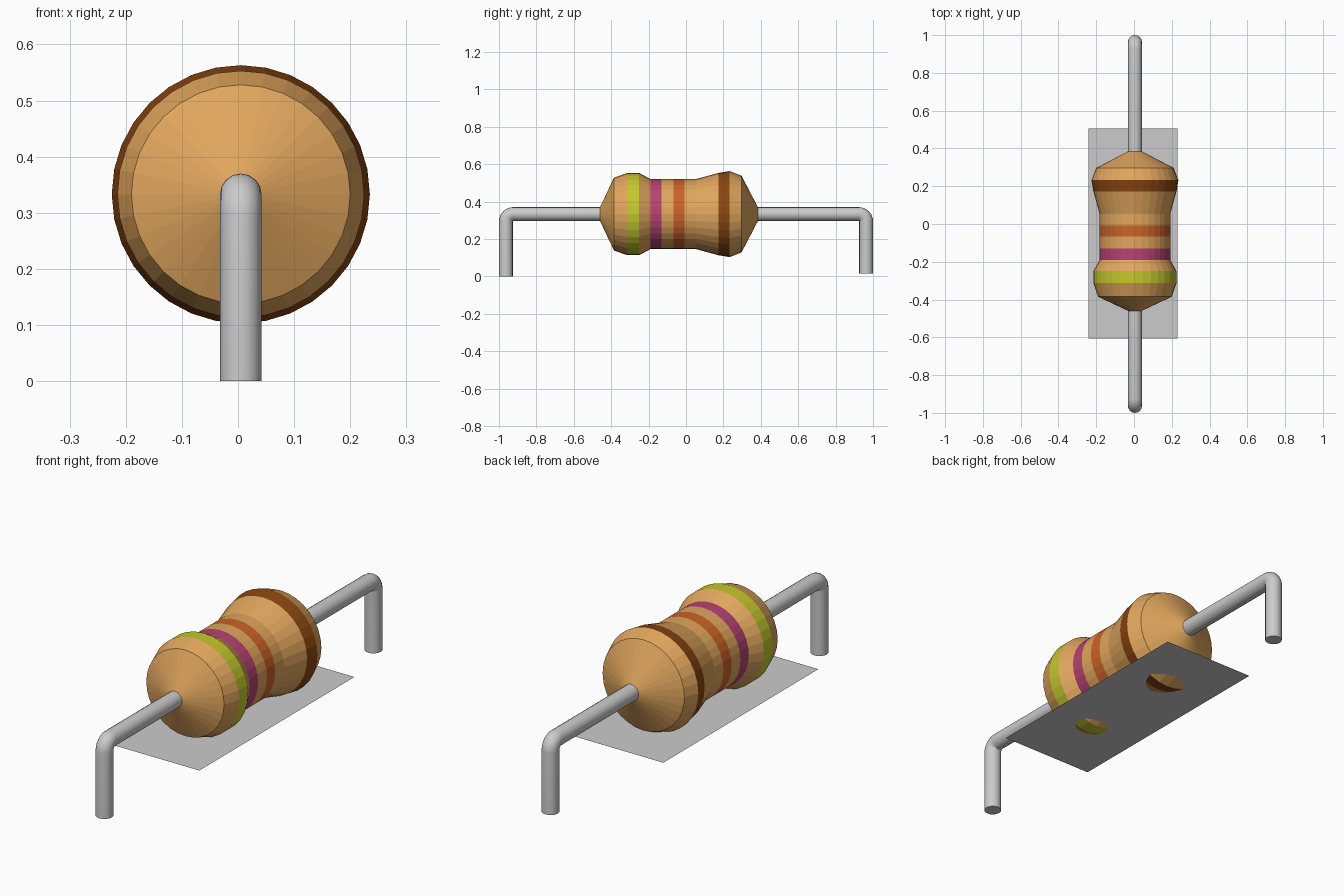
import bpy, bmesh
from math import sin, cos, pi

if "Cube" in bpy.data.objects:
    bpy.data.objects.remove(bpy.data.objects["Cube"])

CX, CZ = 0.005, 0.333      # resistor axis
WIRE_R = 0.037
SIDES = 32


def material(name, rgb):
    m = bpy.data.materials.new(name)
    m.diffuse_color = (*rgb, 1)
    m.use_nodes = True
    m.node_tree.nodes["Principled BSDF"].inputs["Base Color"].default_value = m.diffuse_color
    return m


tan = material("tan", (0.75, 0.38, 0.11))
yellow = material("yellow", (0.55, 0.58, 0.025))
pink = material("pink", (0.47, 0.055, 0.17))
orange = material("orange", (0.6, 0.125, 0.02))
brown = material("brown", (0.25, 0.06, 0.005))
mats = [tan, yellow, pink, orange, brown]

# Body: rings of (y, radius, material of the section that follows)
profile = [
    (-0.46, 0.036, 0), (-0.385, 0.195, 0), (-0.313, 0.22, 1), (-0.25, 0.22, 0),
    (-0.19, 0.187, 2), (-0.13, 0.187, 0), (-0.067, 0.187, 3), (-0.008, 0.187, 0),
    (0.053, 0.187, 0), (0.173, 0.22, 4), (0.233, 0.23, 0), (0.297, 0.205, 0),
    (0.385, 0.036, 0),
]
bm = bmesh.new()
rings = []
for y, r, _ in profile:
    rings.append([bm.verts.new((CX + r * cos(2 * pi * i / SIDES), y,
                                CZ + r * sin(2 * pi * i / SIDES)))
                  for i in range(SIDES)])
for (_, _, mat), a, b in zip(profile, rings, rings[1:]):
    for i in range(SIDES):
        j = (i + 1) % SIDES
        bm.faces.new((a[i], a[j], b[j], b[i])).material_index = mat
bmesh.ops.recalc_face_normals(bm, faces=bm.faces)
# make sure the open shell faces outward
bm.faces.ensure_lookup_table()
f = bm.faces[SIDES * 5]
c = f.calc_center_median()
if f.normal.x * (c.x - CX) + f.normal.z * (c.z - CZ) < 0:
    bmesh.ops.reverse_faces(bm, faces=bm.faces)
mesh = bpy.data.meshes.new("body")
bm.to_mesh(mesh)
bm.free()
for m in mats:
    mesh.materials.append(m)
bpy.context.collection.objects.link(bpy.data.objects.new("resistor_body", mesh))


# Bent wire leads: a swept tube with a tight rounded elbow
def lead(name, side, y_inner, y_leg, z_end):
    b = WIRE_R + 0.002
    pts = [(CX, side * y_inner, CZ)]
    for k in range(9):
        a = k / 8 * pi / 2
        pts.append((CX, side * (y_leg - b + b * sin(a)), CZ - b + b * cos(a)))
    pts.append((CX, side * y_leg, z_end))
    cu = bpy.data.curves.new(name, "CURVE")
    cu.dimensions = "3D"
    cu.bevel_depth = WIRE_R
    cu.bevel_resolution = 6
    cu.use_fill_caps = True
    sp = cu.splines.new("POLY")
    sp.points.add(len(pts) - 1)
    for p, co in zip(sp.points, pts):
        p.co = (*co, 1)
    ob = bpy.data.objects.new(name, cu)
    bpy.context.collection.objects.link(ob)
    bpy.ops.object.select_all(action="DESELECT")
    ob.select_set(True)
    bpy.context.view_layer.objects.active = ob
    bpy.ops.object.convert(target="MESH")
    bpy.ops.object.shade_smooth_by_angle()


lead("front_lead", -1, 0.44, 0.963, 0.0)
lead("back_lead", 1, 0.365, 0.963, 0.015)

# Thin flat plate under the body, the two bulges poke through it
bpy.ops.mesh.primitive_plane_add(size=1, location=(-0.005, -0.05, 0.126))
plate = bpy.context.object
plate.name = "base_plate"
plate.scale = (0.47, 1.11, 1)
